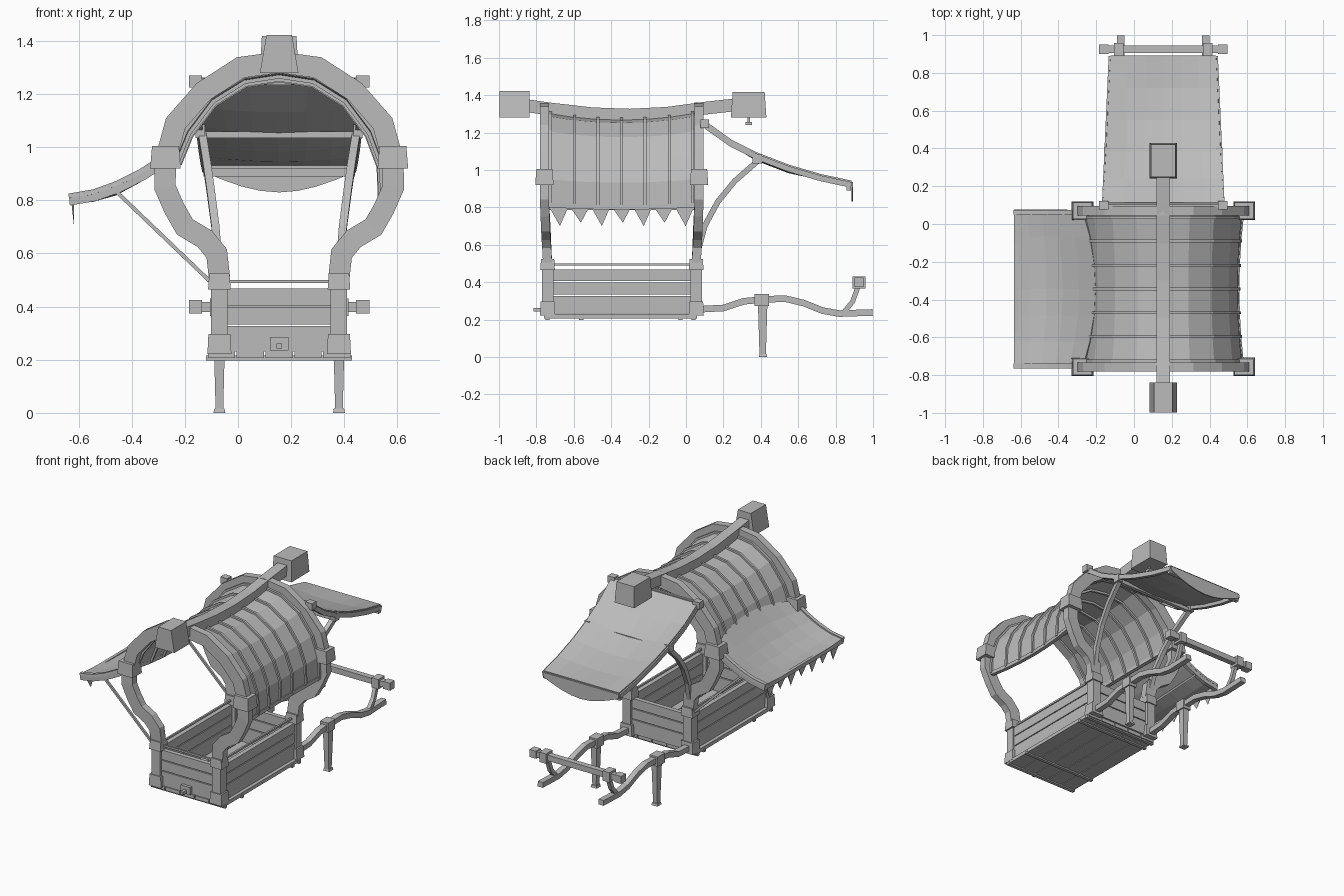
import bpy, math
from mathutils import Vector

mat = bpy.data.materials.new("plain grey")
mat.diffuse_color = (0.5, 0.5, 0.5, 1)
CX = 0.155                      # centre line of the cart
FRONT, REAR = -0.74, 0.055      # end frames
SIDES = (-1, 1)


def mesh(name, verts, faces):
    me = bpy.data.meshes.new(name)
    me.from_pydata([tuple(v) for v in verts], [], faces)
    me.materials.append(mat)
    ob = bpy.data.objects.new(name, me)
    bpy.context.collection.objects.link(ob)
    return ob


def box(name, x, y, z, sx, sy, sz, top=1.0):
    """Box centred on x, y with its base at z; top scales the upper face."""
    v = [(x + a * sx / 2 * t, y + b * sy / 2 * t, z + h)
         for h, t in ((0, 1), (sz, top)) for a, b in ((-1, -1), (1, -1), (1, 1), (-1, 1))]
    return mesh(name, v, [(3, 2, 1, 0), (4, 5, 6, 7), (0, 1, 5, 4),
                          (1, 2, 6, 5), (2, 3, 7, 6), (3, 0, 4, 7)])


def sweep(name, pts, side, w, h):
    """Mitred rectangular bar: w along the side axis, h across it."""
    pts, side = [Vector(p) for p in pts], Vector(side).normalized()
    v, f, n = [], [], len(pts)
    for i, p in enumerate(pts):
        a = (p - pts[max(i - 1, 0)]).normalized()
        b = (pts[min(i + 1, n - 1)] - p).normalized()
        t = (a + b).normalized()
        nor = t.cross(side).normalized()
        k = h / 2 / max(t.dot(b if b.length else a), 0.6)
        v += [p + side * s * w / 2 + nor * r * k
              for s, r in ((-1, -1), (1, -1), (1, 1), (-1, 1))]
    for i in range(n - 1):
        for j in range(4):
            f.append((i * 4 + j, i * 4 + (j + 1) % 4, i * 4 + 4 + (j + 1) % 4, i * 4 + 4 + j))
    f += [(3, 2, 1, 0), tuple(n * 4 - 4 + j for j in range(4))]
    return mesh(name, v, f)


def sheet(name, fn, nu, nv, thick):
    v = [fn(i / nu, j / nv) for i in range(nu + 1) for j in range(nv + 1)]
    m = nv + 1
    f = [(i * m + j, i * m + j + 1, i * m + m + j + 1, i * m + m + j)
         for i in range(nu) for j in range(nv)]
    ob = mesh(name, v, f)
    mod = ob.modifiers.new("thickness", "SOLIDIFY")
    mod.thickness, mod.offset = thick, 0
    return ob


X, Y, Z = (1, 0, 0), (0, 1, 0), (0, 0, 1)

# Floor planks and the cross rods below them
for i in range(5):
    box("floor_plank", -0.062 + i * 0.1085, -0.35, 0.207, 0.103, 0.82, 0.024)
for y in (-0.74, -0.56, -0.03, 0.04):
    box("under_rod", CX, y, 0.198, 0.55, 0.022, 0.018)
box("front_peg", CX, -0.79, 0.242, 0.02, 0.05, 0.02)
box("front_plate", CX, -0.768, 0.235, 0.07, 0.02, 0.05)

# Plank walls, rails and corner posts
for z, h in ((0.232, 0.095), (0.333, 0.066), (0.405, 0.063)):
    for s in SIDES:
        box("side_board", CX + s * 0.232, -0.345, z, 0.03, 0.74, h)
    for y in (FRONT, REAR):
        box("end_board", CX, y, z, 0.42, 0.03, h)
for s in SIDES:
    box("side_rail", CX + s * 0.225, -0.345, 0.488, 0.012, 0.74, 0.012)
    for y in (FRONT, REAR):
        px = CX + s * 0.225
        box("post_foot", px, y, 0.222, 0.09, 0.08, 0.075, 0.92)
        box("corner_post", px, y, 0.29, 0.062, 0.062, 0.19)
        box("post_cap", px, y, 0.465, 0.085, 0.078, 0.06, 0.9)
box("front_rail", CX, FRONT, 0.488, 0.42, 0.012, 0.012)

# Curved end frames with shoulder blocks
half = [(0.225, 0.51), (0.235, 0.60), (0.28, 0.655), (0.355, 0.70), (0.395, 0.77),
        (0.43, 0.85), (0.428, 0.95), (0.39, 1.09), (0.285, 1.21), (0.145, 1.30)]
arch = [(-d, z) for d, z in half] + [(0, 1.32)] + [(d, z) for d, z in half[::-1]]
for y, yt in ((FRONT, -0.757), (REAR, 0.07)):
    sweep("end_arch", [(CX + d, y + (yt - y) * min(1, (z - 0.5) * 3), z) for d, z in arch],
          Y, 0.048, 0.08)
    for s in SIDES:
        box("shoulder_block", CX + s * 0.428, yt, 0.92, 0.115, 0.098, 0.085, 0.88)

# Barrel roof, pinched at the middle of its length
prof = [(-0.385, 0.94), (-0.34, 1.05), (-0.25, 1.17), (-0.13, 1.245), (0, 1.265),
        (0.13, 1.245), (0.25, 1.17), (0.34, 1.05), (0.385, 0.93), (0.39, 0.80)]


def roof_pt(i, y, off=0.0):
    e = ((y + 0.345) / 0.39) ** 2
    d, z = prof[i]
    k = 1 + 0.06 * e + off
    return Vector((CX + d * k, y, 0.8 + (z - 0.8) * (1 + 0.05 * e + off) + 0.012 * e))


N = len(prof) - 1
sheet("roof", lambda u, v: roof_pt(round(u * N), -0.745 + v * 0.8), N, 6, 0.014)
for y in (-0.725, -0.595, -0.47, -0.345, -0.22, -0.09, 0.035):
    sweep("roof_batten", [roof_pt(i, y, 0.025) for i in range(N + 1)], Y, 0.015, 0.016)
    sweep("inner_batten", [roof_pt(i, y, -0.03) for i in range(N + 1)], Y, 0.015, 0.014)
for i, n in ((N, "right_eave_bar"), (0, "left_eave_bar")):
    sweep(n, [roof_pt(i, -0.745 + k * 0.133) for k in range(7)], X, 0.026, 0.024)

# Sagging ridge beam with heavy end blocks
ridge = [(-0.90, 1.35), (-0.72, 1.325), (-0.5, 1.30), (-0.3, 1.293),
         (-0.1, 1.303), (0.1, 1.33), (0.28, 1.35)]
sweep("ridge_beam", [(CX, y, z) for y, z in ridge], X, 0.07, 0.068)
box("ridge_front_block", CX, -0.918, 1.28, 0.145, 0.165, 0.143, 0.66)
for v in bpy.context.collection.objects["ridge_front_block"].data.vertices:
    v.co.y = -0.918 + math.copysign(0.08, v.co.y + 0.918)
box("ridge_rear_block", CX, 0.335, 1.28, 0.145, 0.19, 0.138, 0.9)
box("lamp_hook", CX, 0.335, 1.255, 0.012, 0.012, 0.03)
box("lamp_hook_ring", CX, 0.335, 1.24, 0.035, 0.035, 0.016)


# Side awning with ragged teeth and struts
def awning_z(x):
    return 0.815 + 0.125 * max(0, (x + 0.64) / 0.33) ** 1.7


def awning(u, v):
    dev = 1 - (2 * v - 1) ** 2
    x0 = -0.27 + 0.07 * dev
    x = x0 + (-0.635 - x0) * u
    return (x, -0.765 + v * 0.84, awning_z(x) - 0.035 * dev * math.sin(math.pi * min(1, u * 0.85)))


sheet("awning_cloth", awning, 5, 6, 0.012)
for y in (-0.752, 0.062):
    sweep("awning_edge", [(x, y, awning_z(x) - 0.012)
                          for x in (-0.635, -0.54, -0.45, -0.36, -0.27)], Y, 0.025, 0.045)
    sweep("awning_strut", [(-0.10, y, 0.49), (-0.455, y, 0.83)], Y, 0.014, 0.014)
box("awning_outer_bar", -0.625, -0.345, 0.785, 0.02, 0.83, 0.026)
for i in range(7):
    y = -0.68 + i * 0.112
    tip = 0.70 + 0.018 * (i % 2)
    mesh("awning_tooth", [(-0.628, y - 0.05, 0.80), (-0.628, y + 0.05, 0.80), (-0.617, y + 0.006, tip),
                          (-0.618, y - 0.05, 0.80), (-0.618, y + 0.05, 0.80)],
         [(0, 2, 1), (3, 4, 2), (0, 1, 4, 3), (0, 3, 2), (1, 2, 4)])

# Rear porch roof on a light frame
slope = [(0.10, 1.245), (0.24, 1.145), (0.38, 1.075), (0.55, 1.01), (0.72, 0.96), (0.885, 0.925)]


def porch(u, v):
    y, z = slope[round(u * 5)]
    w = 0.32 - 0.04 * u
    dev = 1 - (2 * v - 1) ** 2
    return (CX + (2 * v - 1) * w, y, z + 0.012 - dev * 0.035 * math.sin(math.pi * u))


sheet("porch_cloth", porch, 5, 6, 0.012)
sheet("porch_hem", lambda u, v: (CX + (2 * v - 1) * 0.28, 0.888,
      0.935 - u * (0.03 + 0.075 * math.sin(math.pi * v))), 2, 8, 0.008)
for s in SIDES:
    sweep("porch_side_bar", [(CX + s * (0.312 - 0.045 * (y - 0.1)), y, z - 0.005) for y, z in slope],
          X, 0.025, 0.03)
    box("porch_bar_end", CX + s * 0.315, 0.10, 1.225, 0.05, 0.045, 0.045)
    box("porch_joint", CX + s * 0.297, 0.38, 1.035, 0.035, 0.05, 0.05)
    sweep("porch_brace", [(CX + s * d, y, z) for d, y, z in
                          ((0.228, 0.06, 0.55), (0.24, 0.10, 0.70), (0.257, 0.17, 0.83),
                           (0.273, 0.26, 0.94), (0.29, 0.38, 1.045))], X, 0.03, 0.03)
box("porch_top_bar", CX, 0.10, 1.235, 0.63, 0.025, 0.025)
box("porch_middle_bar", CX, 0.38, 1.035, 0.58, 0.025, 0.025)
box("porch_lower_bar", CX, 0.87, 0.89, 0.57, 0.025, 0.03)

# Pulling shafts, prop legs and the yoke bar
shaft = [(0.07, 0.255), (0.20, 0.262), (0.31, 0.298), (0.42, 0.308), (0.53, 0.312),
         (0.63, 0.288), (0.73, 0.248), (0.82, 0.232), (0.998, 0.238)]
for s in SIDES:
    px = CX + s * 0.225
    sweep("shaft", [(px, y, z) for y, z in shaft], X, 0.038, 0.035)
    box("leg_block", px, 0.405, 0.272, 0.06, 0.075, 0.065)
    box("prop_leg", px, 0.41, 0.275, 0.042, 0.05, -0.265, 0.68)
    box("leg_foot", px, 0.412, 0, 0.045, 0.045, 0.016, 0.85)
    sweep("yoke_support", [(px, 0.845, 0.24), (px, 0.89, 0.295), (px, 0.918, 0.37)], X, 0.025, 0.026)
    box("yoke_block", px + s * 0.01, 0.925, 0.365, 0.05, 0.068, 0.066)
    box("yoke_end", CX + s * 0.315, 0.925, 0.374, 0.05, 0.05, 0.05)
box("yoke_bar", CX, 0.925, 0.38, 0.64, 0.038, 0.038)

# Make all face directions consistent
import bmesh
for ob in bpy.context.collection.objects:
    bm = bmesh.new()
    bm.from_mesh(ob.data)
    bmesh.ops.recalc_face_normals(bm, faces=bm.faces)
    bm.to_mesh(ob.data)
    bm.free()
